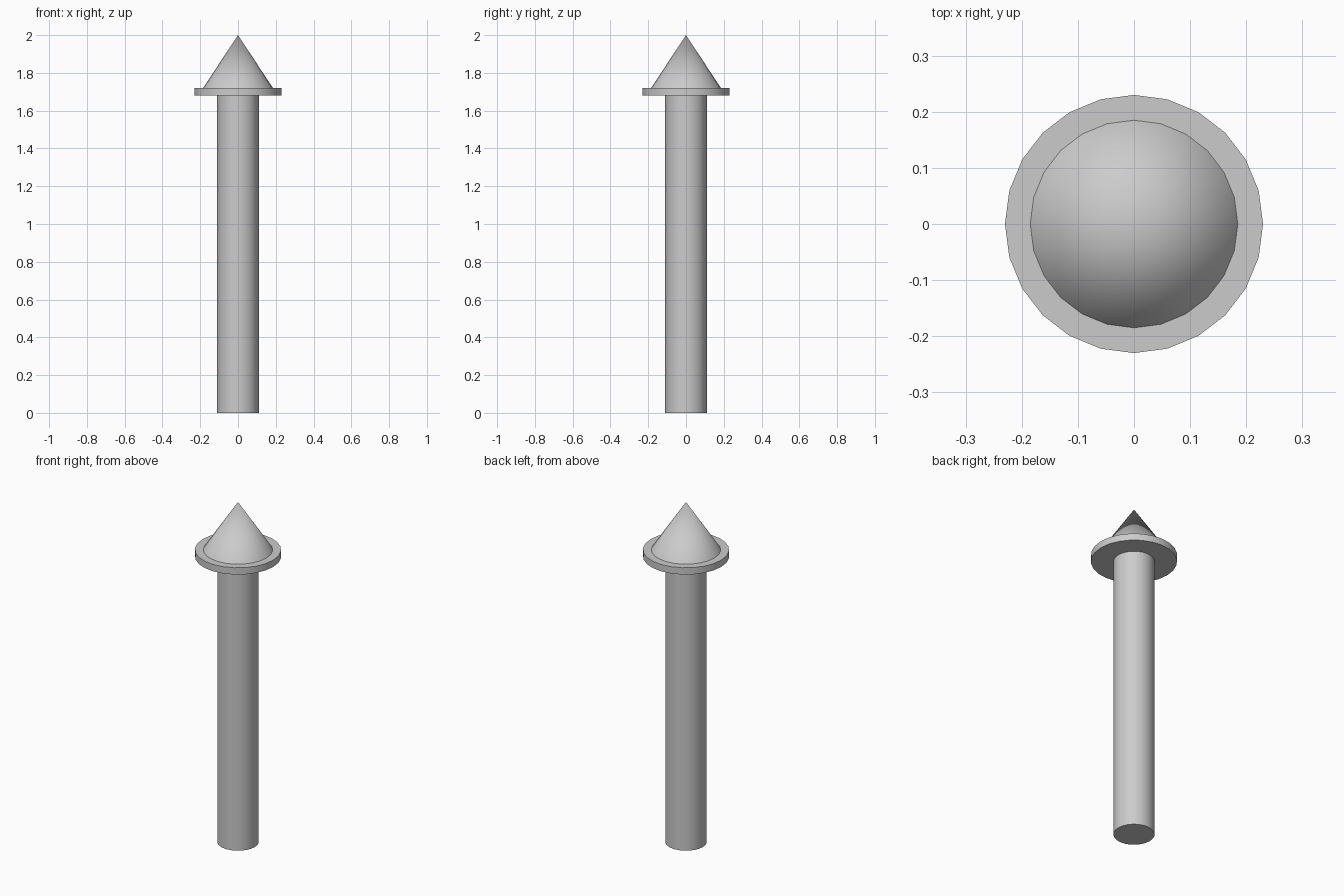
import bpy, math

if "Cube" in bpy.data.objects:
    bpy.data.objects.remove(bpy.data.objects["Cube"])

SIDES = 24


def turned(name, r_bottom, r_top, z0, z1):
    """Round part spanning z0..z1, with sharp rims and smooth sides."""
    bpy.ops.mesh.primitive_cone_add(
        vertices=SIDES, radius1=r_bottom, radius2=r_top,
        depth=z1 - z0, location=(0, 0, (z0 + z1) / 2))
    part = bpy.context.object
    part.name = name
    bpy.ops.object.shade_smooth_by_angle(angle=math.radians(30))
    return part


# Long round post
turned("shaft", 0.11, 0.11, 0.0, 1.68)
# Thin disc at the top of the post
turned("collar", 0.23, 0.23, 1.68, 1.72)
# Pointed cap
turned("pointed_tip", 0.185, 0.0, 1.72, 2.0)
